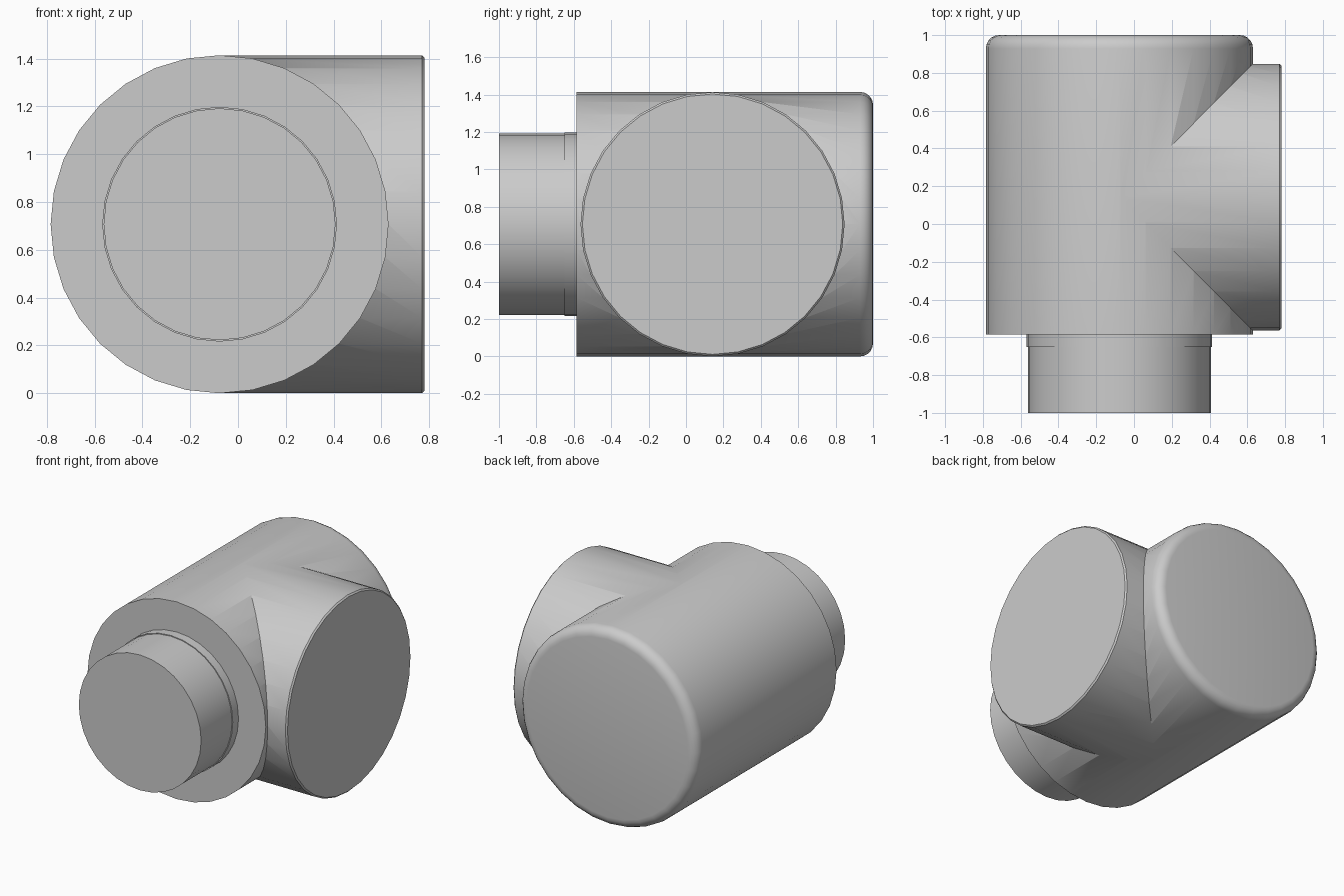
import bpy
import bmesh
from math import sin, cos, pi, radians
from mathutils import Matrix

cube = bpy.data.objects.get("Cube")
if cube:
    bpy.data.objects.remove(cube, do_unlink=True)

SIDES = 32
RADIUS = 0.707
AXIS_X = -0.077     # centre line of the body
BRANCH_Y = 0.142    # centre line of the side branch

grey = bpy.data.materials.new("plain grey")
grey.use_nodes = True
colour = (0.6, 0.6, 0.6, 1)
grey.diffuse_color = colour
grey.node_tree.nodes["Principled BSDF"].inputs["Base Color"].default_value = colour


def turned_part(name, profile, matrix):
    """Capped solid of revolution about local z from (radius, height) points."""
    bm = bmesh.new()
    rings = []
    for r, h in profile:
        angles = [2 * pi * i / SIDES for i in range(SIDES)]
        rings.append([bm.verts.new((r * cos(a), r * sin(a), h)) for a in angles])
    for low, high in zip(rings, rings[1:]):
        for i in range(SIDES):
            j = (i + 1) % SIDES
            bm.faces.new((low[i], low[j], high[j], high[i]))
    bm.faces.new(rings[0][::-1])
    bm.faces.new(rings[-1])
    bm.transform(matrix)
    bmesh.ops.recalc_face_normals(bm, faces=bm.faces)
    mesh = bpy.data.meshes.new(name)
    bm.to_mesh(mesh)
    bm.free()
    mesh.materials.append(grey)
    obj = bpy.data.objects.new(name, mesh)
    bpy.context.collection.objects.link(obj)
    return obj


def smooth(obj):
    bpy.ops.object.select_all(action='DESELECT')
    obj.select_set(True)
    bpy.context.view_layer.objects.active = obj
    bpy.ops.object.shade_smooth_by_angle(angle=radians(30))


along_y = Matrix.Translation((AXIS_X, 0, RADIUS)) @ Matrix.Rotation(-pi / 2, 4, 'X')
along_x = Matrix.Translation((0, BRANCH_Y, RADIUS)) @ Matrix.Rotation(pi / 2, 4, 'Y')

# Main body with a rounded back rim
fillet = 0.07
steps = 5
rim = [(RADIUS - fillet + fillet * cos(a), 1 - fillet + fillet * sin(a))
       for a in (pi / 2 * i / steps for i in range(steps + 1))]
body = turned_part("body", [(RADIUS, -0.585)] + rim, along_y)

# Side branch with a small chamfer at its open end
branch_r = RADIUS - 0.001
branch = turned_part("branch", [(branch_r, AXIS_X), (branch_r, 0.77),
                                (branch_r - 0.01, 0.78)], along_x)

# Merge the branch into the body
union = body.modifiers.new("join branch", 'BOOLEAN')
union.operation = 'UNION'
union.solver = 'EXACT'
union.object = branch
bpy.context.view_layer.objects.active = body
bpy.ops.object.modifier_apply(modifier=union.name)
bpy.data.objects.remove(branch, do_unlink=True)
smooth(body)

# Front stub with a slightly wider collar
stub = turned_part("front_stub", [(0.485, -1), (0.485, -0.65), (0.491, -0.65),
                                  (0.491, -0.583)], along_y)
smooth(stub)
